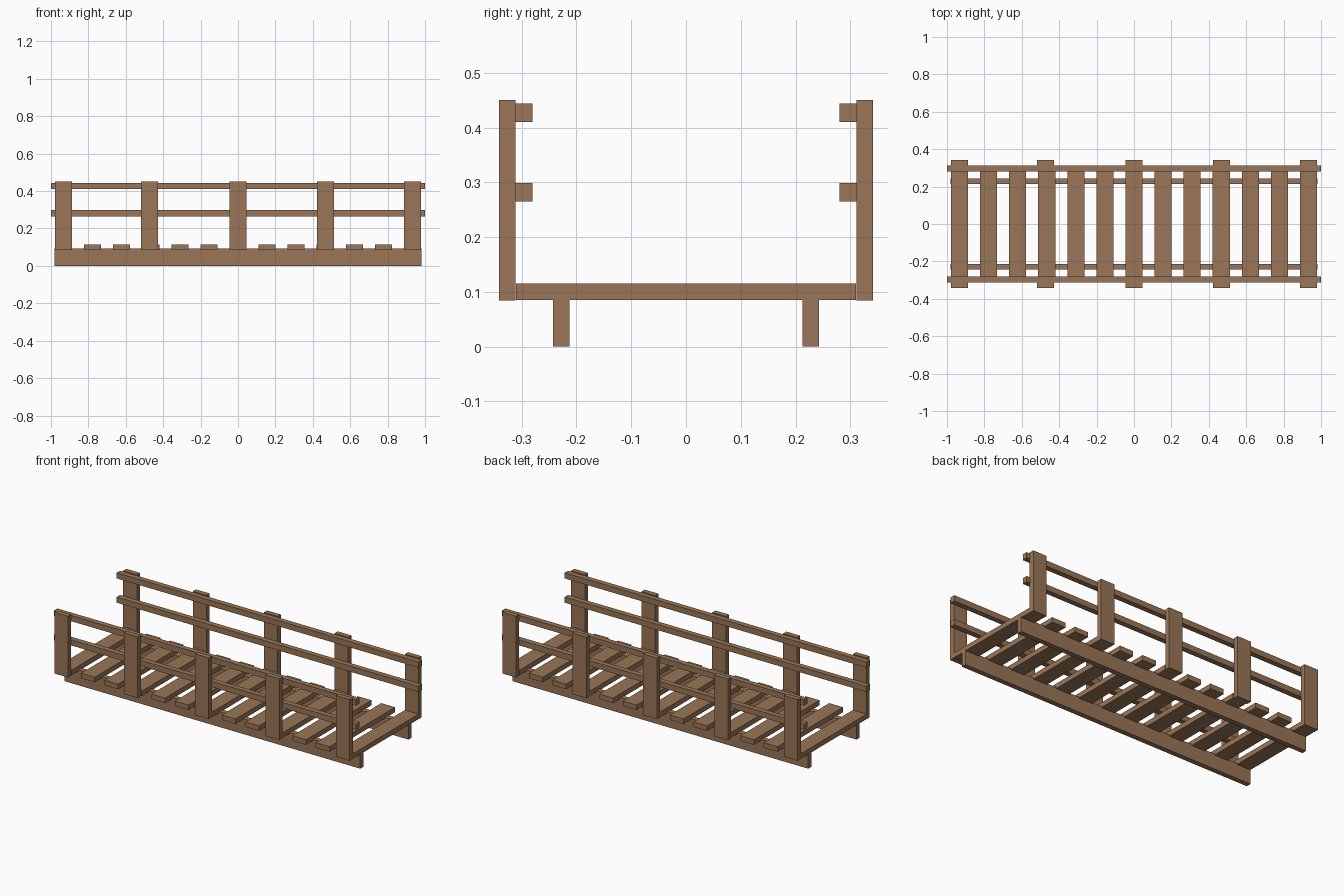
import bpy

if "Cube" in bpy.data.objects:
    bpy.data.objects.remove(bpy.data.objects["Cube"])

wood = bpy.data.materials.new("brown_wood")
wood.diffuse_color = (0.32, 0.18, 0.095, 1)
wood.use_nodes = True
wood.node_tree.nodes["Principled BSDF"].inputs["Base Color"].default_value = wood.diffuse_color


def box(name, x, y, z):
    """Box from (min, max) ranges on each axis."""
    bpy.ops.mesh.primitive_cube_add(size=1, location=[(a + b) / 2 for a, b in (x, y, z)])
    ob = bpy.context.object
    ob.name = name
    ob.scale = [b - a for a, b in (x, y, z)]
    bpy.ops.object.transform_apply(location=False, rotation=False, scale=True)
    ob.data.materials.append(wood)
    return ob


# Deck planks
HALF_W = 0.0455
for i in range(13):
    cx = -0.933 + i * 0.1555
    box(f"deck_plank_{i + 1}", (cx - HALF_W, cx + HALF_W), (-0.31, 0.31), (0.085, 0.115))

for side, s in (("front", -1), ("back", 1)):
    def span(a, b):
        return tuple(sorted((s * a, s * b)))

    # Beam under the deck
    box(f"{side}_beam", (-0.98, 0.98), span(0.213, 0.243), (0, 0.092))

    # Railing posts, outside the plank ends
    for i, cx in enumerate((-0.933, -0.472, -0.001, 0.467, 0.933)):
        box(f"{side}_post_{i + 1}", (cx - HALF_W, cx + HALF_W), span(0.311, 0.341), (0.084, 0.45))

    # Handrails, inside the posts
    for label, z in (("lower", 0.265), ("upper", 0.41)):
        box(f"{side}_{label}_rail", (-1, 1), span(0.28, 0.312), (z, z + 0.034))
